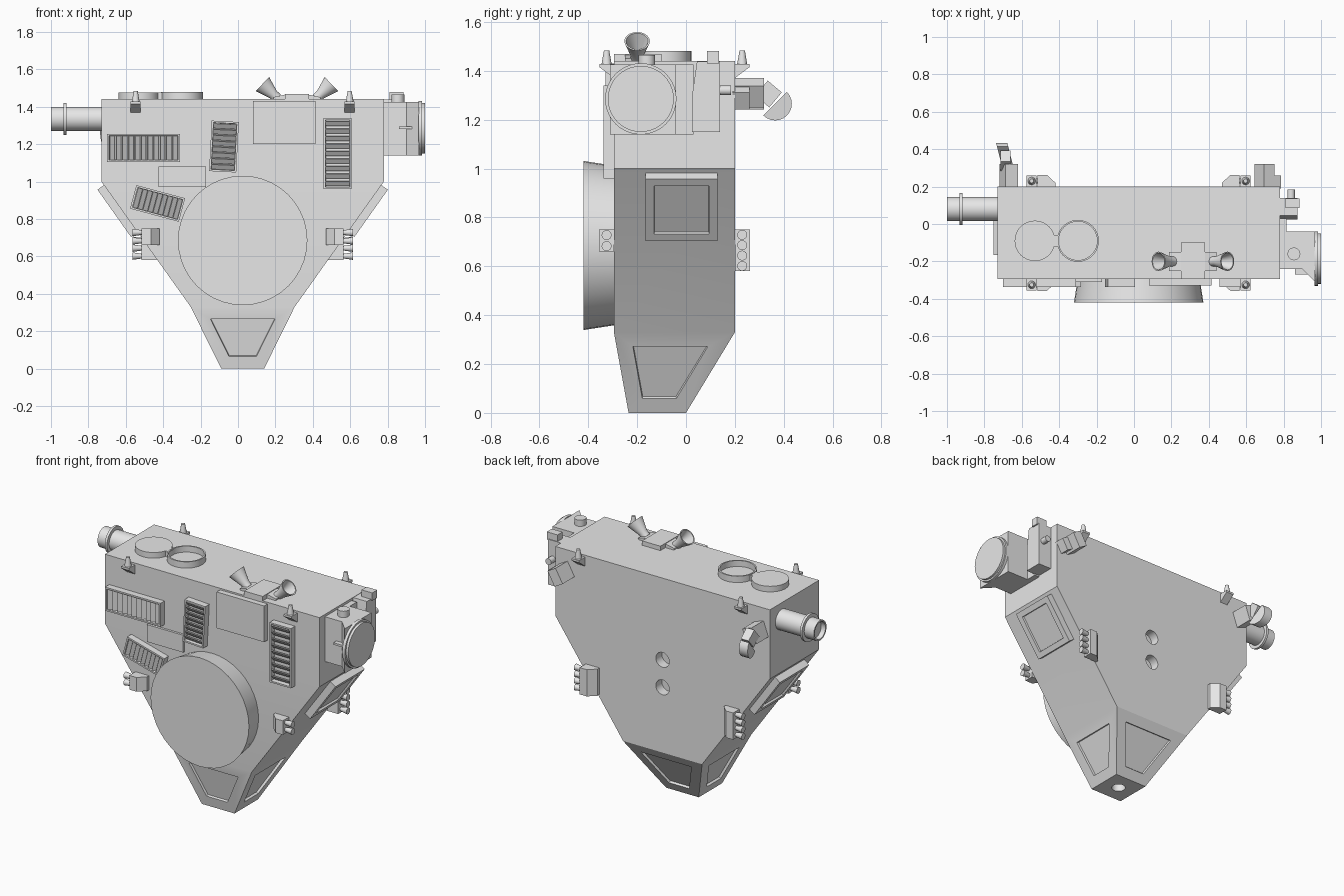
import bpy, bmesh, math
from mathutils import Vector, Matrix

if "Cube" in bpy.data.objects:
    bpy.data.objects.remove(bpy.data.objects["Cube"])

grey = bpy.data.materials.new("plain grey")
grey.use_nodes = True
grey.diffuse_color = (0.8, 0.8, 0.8, 1)
grey.node_tree.nodes["Principled BSDF"].inputs["Base Color"].default_value = (0.8, 0.8, 0.8, 1)

C = 0.025               # mirror plane of the hull
FRONT, BACK, TOP = -0.295, 0.2, 1.44
parts = []


def finish(name, bm, matrix=None):
    bmesh.ops.recalc_face_normals(bm, faces=bm.faces)
    me = bpy.data.meshes.new(name)
    if matrix:
        bm.transform(matrix)
    bm.to_mesh(me)
    bm.free()
    me.materials.append(grey)
    ob = bpy.data.objects.new(name, me)
    bpy.context.collection.objects.link(ob)
    parts.append(ob)
    return ob


def box(name, x, y, z, axis="Y", angle=0):
    bm = bmesh.new()
    bmesh.ops.create_cube(bm, size=1)
    lo, hi = Vector((x[0], y[0], z[0])), Vector((x[1], y[1], z[1]))
    m = Matrix.Translation((lo + hi) / 2) @ Matrix.Rotation(math.radians(angle), 4, axis)
    return finish(name, bm, m @ Matrix.Diagonal((*(hi - lo), 1)))


def lathe(name, origin, direction, profile):
    """Revolve (distance, radius) pairs around a direction."""
    bm = bmesh.new()
    vs = [bm.verts.new((r, 0, d)) for d, r in profile]
    es = [bm.edges.new(p) for p in zip(vs, vs[1:])]
    bmesh.ops.spin(bm, geom=vs + es, axis=(0, 0, 1), cent=(0, 0, 0),
                   angle=2 * math.pi, steps=40, use_duplicate=False)
    bmesh.ops.remove_doubles(bm, verts=bm.verts, dist=1e-5)
    rot = Vector(direction).to_track_quat("Z", "Y").to_matrix().to_4x4()
    return finish(name, bm, Matrix.Translation(origin) @ rot)


def cylinder(name, origin, direction, length, r0, r1=None):
    r1 = r0 if r1 is None else r1
    return lathe(name, origin, direction, [(0, 0), (0, r0), (length, r1), (length, 0)])


def prism(name, points, place, lo, hi):
    """Extrude a 2D outline; place(a, b, t) gives the 3D point."""
    bm = bmesh.new()
    ends = [[bm.verts.new(place(a, b, t)) for a, b in points] for t in (lo, hi)]
    for loop in ends:
        bm.faces.new(loop)
    n = len(points)
    for i in range(n):
        j = (i + 1) % n
        bm.faces.new((ends[0][i], ends[0][j], ends[1][j], ends[1][i]))
    return finish(name, bm)


def tray(name, w, h, depth, matrix, rim, recess):
    """Plate whose +z face is sunk inside a rim; its base lies at z = 0."""
    bm = bmesh.new()
    bmesh.ops.create_cube(bm, size=1, matrix=Matrix.Translation((0, 0, depth / 2))
                          @ Matrix.Diagonal((w, h, depth, 1)))
    bm.normal_update()
    sink(bm, [f for f in bm.faces if f.normal.z > 0.9], rim, recess)
    return finish(name, bm, matrix)


def sink(bm, faces, rim, recess):
    for f in faces:
        bmesh.ops.inset_region(bm, faces=[f], thickness=rim, use_even_offset=True)
        bmesh.ops.inset_region(bm, faces=[f], thickness=0.003, depth=-recess)


# Hull: stacked rectangles (z, half width, front, back)
bm = bmesh.new()
rings = []
for z, w, y0, y1 in ((0, 0.115, -0.235, 0), (0.33, 0.278, FRONT, BACK),
                     (1.0, 0.755, FRONT, BACK), (TOP, 0.755, FRONT, BACK)):
    rings.append([bm.verts.new(p) for p in
                  ((C - w, y0, z), (C + w, y0, z), (C + w, y1, z), (C - w, y1, z))])
bm.faces.new(rings[0])
bm.faces.new(rings[-1])
lower = []
for k in range(3):
    for i in range(4):
        j = (i + 1) % 4
        f = bm.faces.new((rings[k][i], rings[k][j], rings[k + 1][j], rings[k + 1][i]))
        if k == 0:
            lower.append(f)
bmesh.ops.recalc_face_normals(bm, faces=bm.faces)
sink(bm, lower, 0.066, 0.014)
hull = finish("hull", bm)

# Ports drilled in the back and the bottom
for pos, direction, r in (((C, BACK + 0.01, 0.92), (0, -1, 0), 0.047),
                          ((C, BACK + 0.01, 0.745), (0, -1, 0), 0.047),
                          ((C, -0.117, -0.01), (0, 0, 1), 0.042)):
    cutter = cylinder("port_cutter", pos, direction, 0.07, r)
    cutter.hide_render = True
    mod = hull.modifiers.new("port", "BOOLEAN")
    mod.operation, mod.solver, mod.object = "DIFFERENCE", "EXACT", cutter
    bpy.context.view_layer.objects.active = hull
    bpy.ops.object.modifier_apply(modifier=mod.name)
    parts.remove(cutter)
    bpy.data.objects.remove(cutter)

# Front drum, top lids
cylinder("front_drum", (C, FRONT + 0.01, 0.685), (0, -1, 0), 0.135, 0.325, 0.346)
cylinder("top_lid", (-0.53, -0.09, TOP), (0, 0, 1), 0.036, 0.108)
lathe("top_ring", (-0.3, -0.09, TOP), (0, 0, 1),
      [(0, 0.112), (0.04, 0.112), (0.04, 0.103), (0.002, 0.103), (0.002, 0)])
box("lid_bridge", (-0.45, -0.4), (-0.12, -0.06), (TOP, TOP + 0.036))

# Louvred vents on the front
face_front = Matrix.Rotation(math.radians(90), 4, "X")
for name, x, z, w, h, turn, n in (("wide_vent", -0.505, 1.18, 0.39, 0.15, 0, 11),
                                  ("middle_vent", -0.075, 1.187, 0.27, 0.145, 93, 8),
                                  ("tall_vent", 0.533, 1.15, 0.38, 0.15, 90, 9),
                                  ("slanted_vent", -0.43, 0.883, 0.27, 0.13, 15, 9)):
    m = Matrix.Translation((x, FRONT, z)) @ Matrix.Rotation(math.radians(turn), 4, "Y") @ face_front
    tray(name, w, h, 0.042, m, 0.01, 0.03)
    for i in range(n):
        bm = bmesh.new()
        bmesh.ops.create_cube(bm, size=1)
        slat = Matrix.Translation(((i + 0.5 - n / 2) * (w - 0.02) / n, 0, 0.027)) \
            @ Matrix.Rotation(math.radians(35), 4, "Y") @ Matrix.Diagonal((0.03, h - 0.02, 0.006, 1))
        finish(name + "_slat", bm, m @ slat)

# Plain front panels
box("front_panel", (0.08, 0.415), (-0.33, FRONT), (1.2, 1.43))
box("small_panel", (-0.425, -0.17), (-0.31, FRONT), (0.97, 1.08))

for s in (-1, 1):
    # Hatches on the sloping sides
    normal, along = Vector((s * 0.816, 0, -0.578)), Vector((s * 0.578, 0, 0.816))
    rot = Matrix((along, normal.cross(along), normal)).transposed().to_4x4()
    tray("side_hatch", 0.31, 0.295, 0.045,
         Matrix.Translation((C + s * 0.65, -0.018, 0.856)) @ rot, 0.035, 0.012)
    for y, out, count, low in ((FRONT, -1, 2, 0.66), (BACK, 1, 4, 0.58)):
        # Thruster pods on the lower corners
        pod = [(0.445, 0), (0.445, 0.02), (0.49, 0.062), (0.54, 0.062), (0.54, 0)]
        prism("thruster_pod", pod, lambda a, b, t: (C + s * a, y + out * b, t), low, 0.75)
        for i in range(count):
            z = 0.75 - (0.75 - low) * (i + 0.5) / count
            cylinder("pod_nozzle", (C + s * 0.535, y + out * 0.03, z), (s, 0, 0), 0.055, 0.012, 0.02)
        # Brackets with upright nozzles
        wedge = [(0, 1.37), (0.06, 1.415), (0.06, 1.428), (0, 1.428)]
        prism("nozzle_bracket", wedge, lambda a, b, t: (t, y + out * a, b),
              C + s * 0.572 - 0.027, C + s * 0.572 + 0.027)
        cylinder("upright_nozzle", (C + s * 0.572, y + out * 0.03, 1.425), (0, 0, 1), 0.058, 0.021, 0.011)
    # Horns on top
    box("horn_foot", sorted((0.315 + s * 0.06, 0.315 + s * 0.125)), (-0.25, -0.15),
        (TOP - 0.01, 1.458), "Y", s * 12)
    lathe("horn", (0.315 + s * 0.105, -0.2, 1.445), (s * 0.72, 0, 0.69),
          [(0, 0), (0, 0.027), (0.03, 0.027), (0.11, 0.052), (0.11, 0.045), (0.04, 0.02), (0.04, 0)])
box("horn_base", (0.25, 0.38), (-0.295, -0.1), (TOP, 1.468))

# Tube on the right end
lathe("side_tube", (-0.72, 0.08, 1.335), (-1, 0, 0),
      [(0, 0), (0, 0.064), (0.28, 0.064), (0.28, 0.054), (0.25, 0.054), (0.25, 0)])
cylinder("tube_collar", (-0.918, 0.08, 1.335), (-1, 0, 0), 0.015, 0.086)

# Round-ended housing on the left end
box("housing_plate", (0.78, 0.815), (-0.24, 0.03), (1.14, 1.425))
outline = [(0.8, -0.04), (0.968, -0.04), (0.968, -0.31), (0.9, -0.24), (0.8, -0.24)]
prism("housing", outline, lambda a, b, t: (a, b, t), 1.14, 1.425)
lathe("round_cover", (0.965, -0.185, 1.285), (1, 0, 0),
      [(0, 0), (0, 0.146), (0.02, 0.146), (0.02, 0.135), (0.035, 0.135), (0.035, 0)])
cylinder("housing_knob", (0.855, -0.16, 1.42), (0, 0, 1), 0.045, 0.034)
box("housing_handle", (0.86, 0.965), (-0.27, -0.23), (1.28, 1.293))

# Instrument box on the left end
outline = [(0.025, 1.15), (0.14, 1.15), (0.14, 1.438), (0.045, 1.438), (0.025, 1.3)]
prism("instrument_box", outline, lambda a, b, t: (t, a, b), 0.78, 0.875)
box("instrument_cap", (0.81, 0.885), (0.085, 0.135), (1.43, 1.48))
cylinder("instrument_lens", (0.84, 0.13, 1.32), (0, 1, 0), 0.055, 0.02)

# Sensor boxes on the back left corner
box("sensor_foot", (0.715, 0.77), (BACK - 0.01, 0.26), (1.25, 1.33), "Y", 30)
box("sensor_box", (0.665, 0.73), (BACK - 0.01, 0.32), (1.26, 1.36), "Y", 30)

# Dish arm on the back right corner
box("dish_foot", (-0.705, -0.635), (BACK - 0.01, 0.32), (1.25, 1.35), "Y", 20)
box("dish_arm", (-0.715, -0.66), (0.3, 0.375), (1.265, 1.345), "X", -40)
arc = [math.radians(45 - 180 * i / 12) for i in range(13)]
prism("half_dish", [(0.365 + 0.068 * math.cos(a), 1.265 + 0.068 * math.sin(a)) for a in arc],
      lambda a, b, t: (t - 0.25 * (a - 0.365), a, b), -0.72, -0.66)

bpy.ops.object.select_all(action="DESELECT")
for ob in parts:
    ob.select_set(True)
bpy.context.view_layer.objects.active = hull
bpy.ops.object.shade_smooth_by_angle(angle=math.radians(30))
